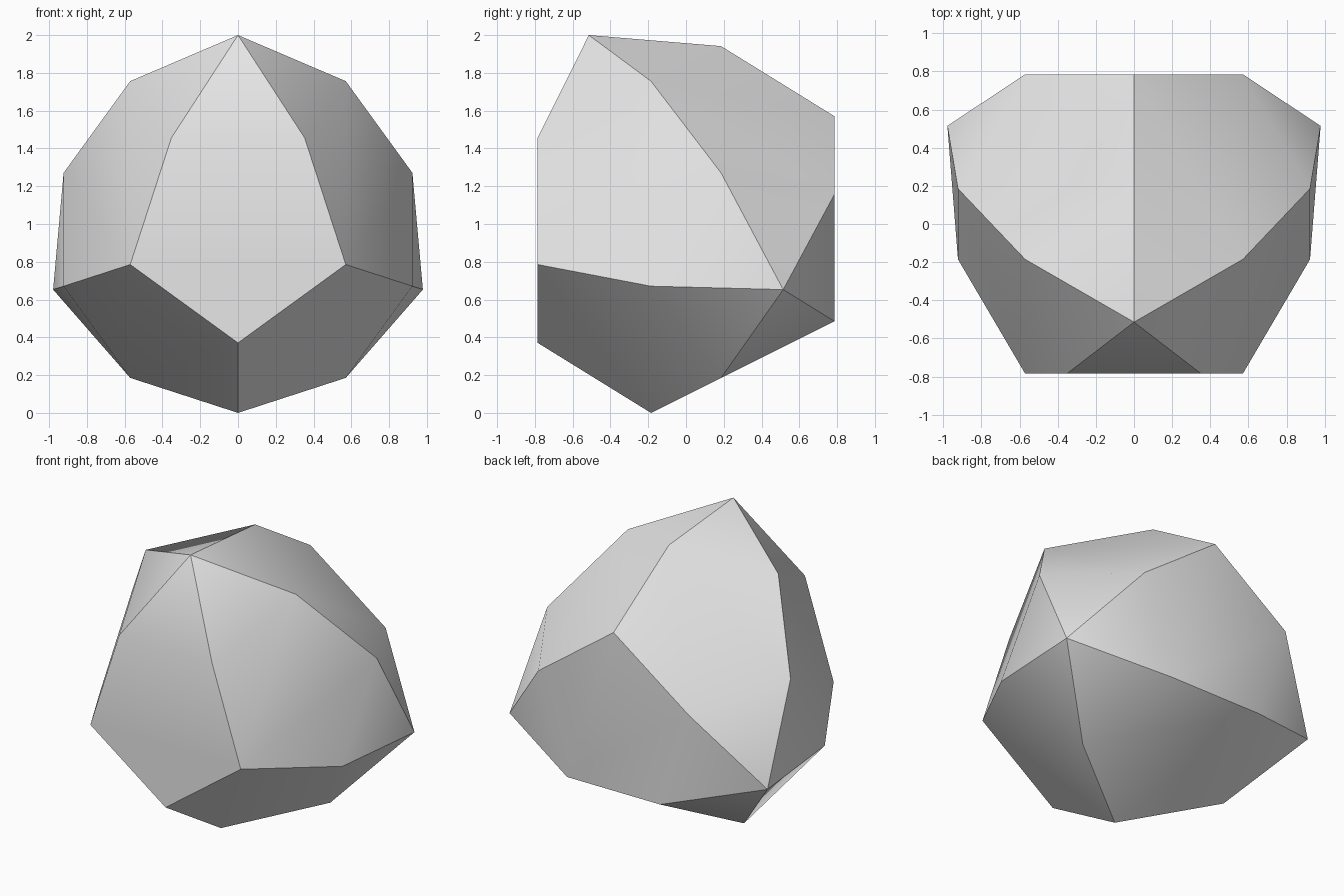
import bpy, bmesh, math
from mathutils import Vector

cube = bpy.data.objects.get("Cube")
if cube:
    bpy.data.objects.remove(cube, do_unlink=True)

# Proportions of a regular dodecahedron standing with one face to the front
PHI = (1 + math.sqrt(5)) / 2
FACE_RADIUS = 0.6
BELT_RADIUS = FACE_RADIUS * PHI
FACE_DIST = FACE_RADIUS * PHI ** 2 / 2
BELT_DIST = FACE_DIST / PHI ** 3
CENTER = Vector((0, 0, BELT_RADIUS))


def on_ring(radius, y, degrees):
    a = math.radians(degrees)
    return Vector((radius * math.cos(a), y, radius * math.sin(a)))


# Front half of the corners; the back half is their point reflection
points = []
for k in range(5):
    for radius, dist in ((FACE_RADIUS, FACE_DIST), (BELT_RADIUS, BELT_DIST)):
        p = on_ring(radius, -dist, -90 + 72 * k)
        points += [p, -p]

# Three faces are raised into five-sided points: one on top, one on each side
height = (2 - BELT_RADIUS) / 2
points += [on_ring(2 * height, -height, 90),
           on_ring(2 * height, height, -18),
           on_ring(2 * height, height, 198)]

# Wrap the corners and merge the flat pentagons
bm = bmesh.new()
for p in points:
    bm.verts.new(p + CENTER)
bmesh.ops.convex_hull(bm, input=bm.verts)
bmesh.ops.dissolve_limit(bm, angle_limit=math.radians(2),
                         verts=bm.verts, edges=bm.edges)
bmesh.ops.recalc_face_normals(bm, faces=bm.faces)
mesh = bpy.data.meshes.new("pointed_dodecahedron")
bm.to_mesh(mesh)
bm.free()

# Plain grey
grey = bpy.data.materials.new("light_grey")
grey.use_nodes = True
color = (0.8, 0.8, 0.8, 1)
grey.diffuse_color = color
grey.node_tree.nodes["Principled BSDF"].inputs["Base Color"].default_value = color
mesh.materials.append(grey)

solid = bpy.data.objects.new("pointed_dodecahedron", mesh)
bpy.context.collection.objects.link(solid)
bpy.ops.object.select_all(action='DESELECT')
solid.select_set(True)
bpy.context.view_layer.objects.active = solid
bpy.ops.object.shade_smooth_by_angle(angle=math.radians(30))
